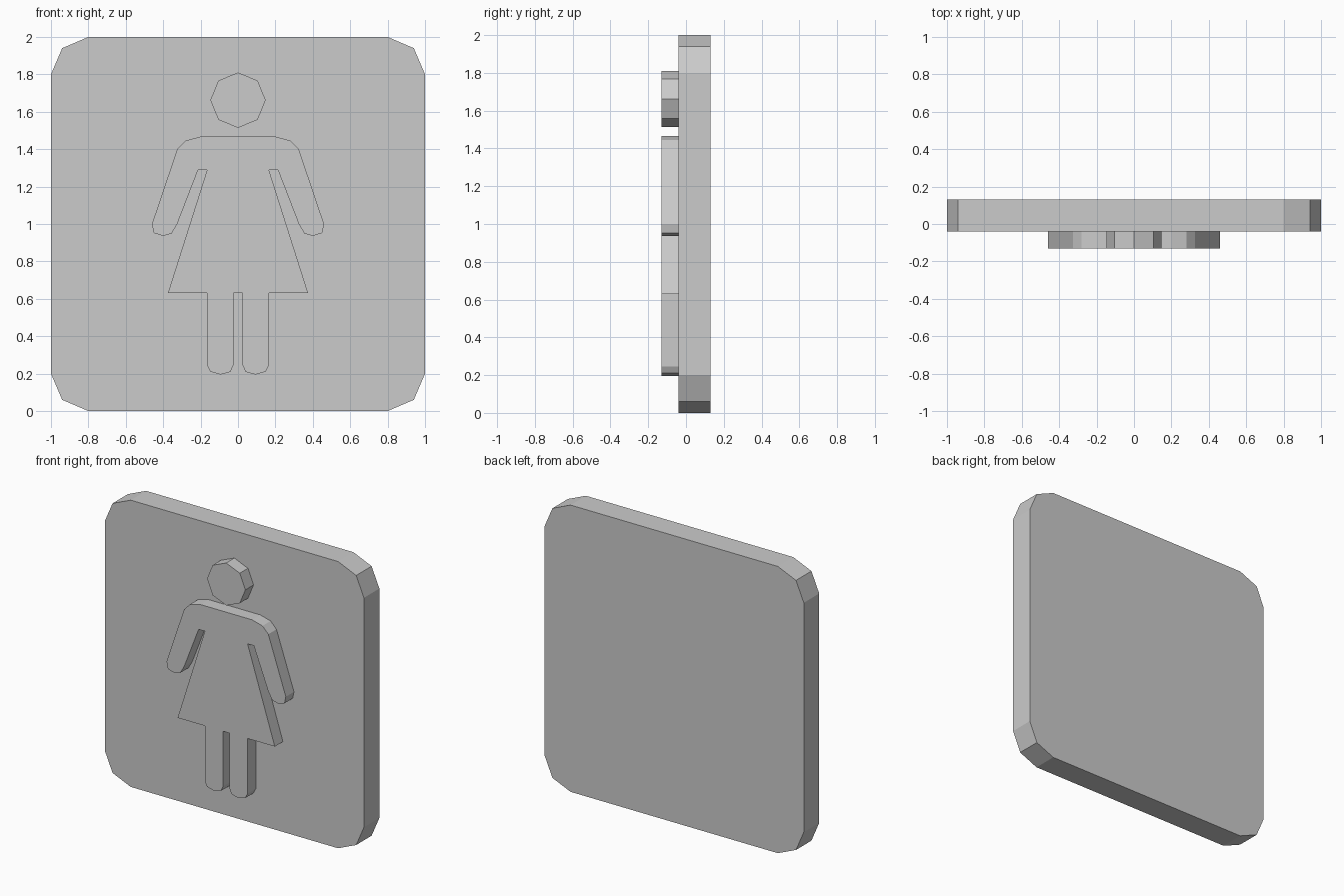
import bpy
import bmesh
from math import sin, cos, radians

if "Cube" in bpy.data.objects:
    bpy.data.objects.remove(bpy.data.objects["Cube"], do_unlink=True)

GREY = (0.6, 0.6, 0.6, 1.0)
grey = bpy.data.materials.new("plain_grey")
grey.use_nodes = True
grey.diffuse_color = GREY
grey.node_tree.nodes["Principled BSDF"].inputs["Base Color"].default_value = GREY


def mirrored(half):
    """Close a right-hand outline with its reflection across x = 0."""
    return half + [(-x, z) for x, z in reversed(half)]


def slab(name, outline, front, back):
    """Extrude an x-z outline from the front depth to the back depth."""
    bm = bmesh.new()
    face = bm.faces.new([bm.verts.new((x, front, z)) for x, z in outline])
    moved = bmesh.ops.extrude_face_region(bm, geom=[face], use_keep_orig=True)["geom"]
    for v in moved:
        if isinstance(v, bmesh.types.BMVert):
            v.co.y = back
    bmesh.ops.recalc_face_normals(bm, faces=bm.faces)
    mesh = bpy.data.meshes.new(name)
    bm.to_mesh(mesh)
    bm.free()
    mesh.materials.append(grey)
    obj = bpy.data.objects.new(name, mesh)
    bpy.context.collection.objects.link(obj)
    return obj


FRONT, JOIN, BACK = -0.13, -0.04, 0.13

# Backing plate with two-step corners
slab("sign_plate", mirrored([
    (0.8, 2.0), (0.94, 1.94), (1.0, 1.8),
    (1.0, 0.2), (0.94, 0.06), (0.8, 0.0)]), JOIN, BACK)

# Octagonal head
slab("figure_head", [(0.148 * sin(radians(a)), 1.662 + 0.148 * cos(radians(a)))
                     for a in range(0, 360, 45)], FRONT, JOIN)

# Body: shoulder, arm, skirt and leg on one side, then mirrored
shoulder = [(0.2, 1.467), (0.28, 1.446), (0.325, 1.4)]
hand = [(0.46, 1.0), (0.45, 0.952), (0.4, 0.936), (0.355, 0.949), (0.325, 1.0)]
armpit = [(0.213, 1.29), (0.165, 1.29)]
skirt = [(0.375, 0.63), (0.165, 0.63)]
foot = [(0.165, 0.245), (0.147, 0.21), (0.093, 0.195), (0.04, 0.21), (0.025, 0.245)]
crotch = [(0.025, 0.63)]
slab("figure_body", mirrored(shoulder + hand + armpit + skirt + foot + crotch), FRONT, JOIN)
